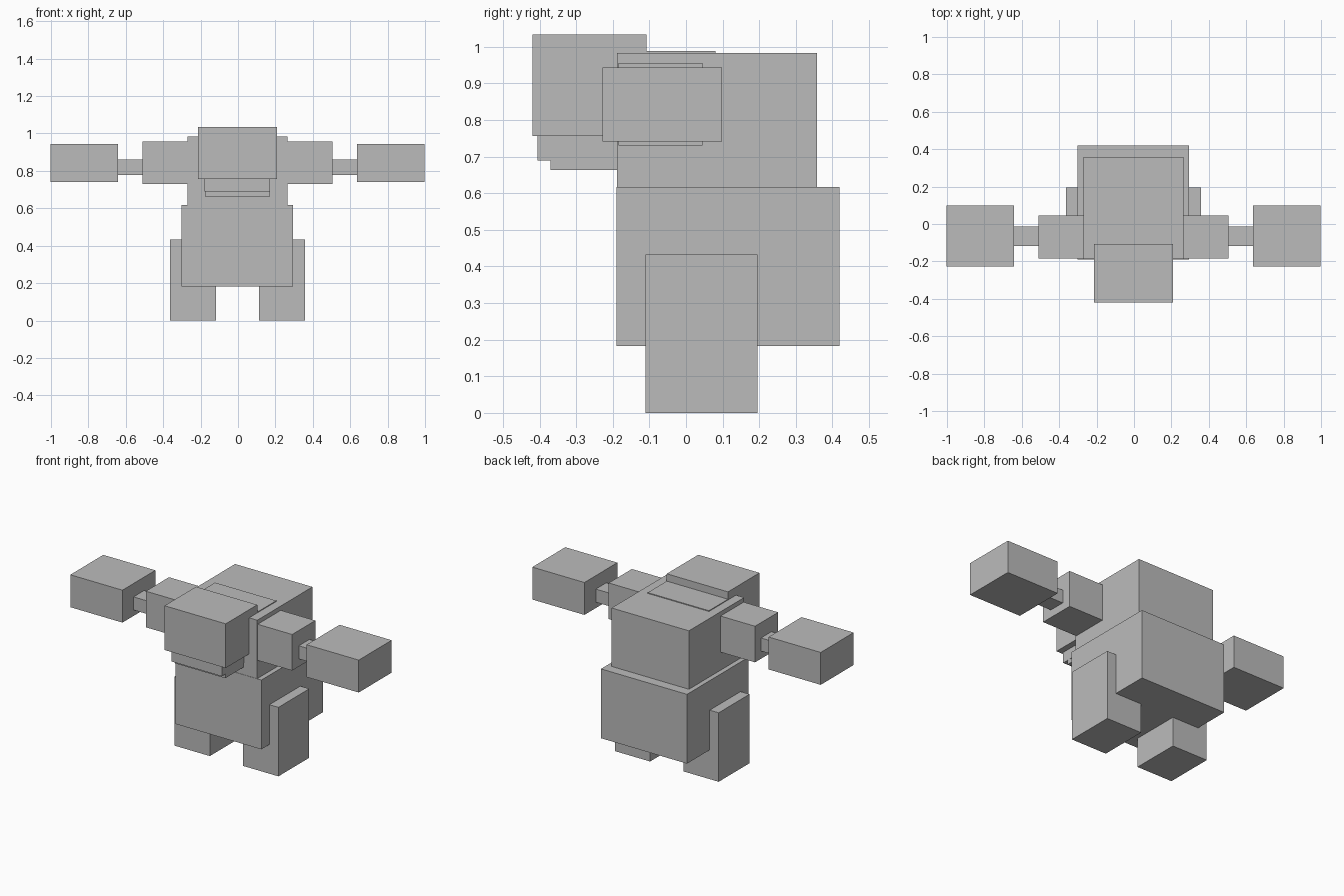
import bpy
import bmesh
from mathutils import Matrix, Vector

if "Cube" in bpy.data.objects:
    bpy.data.objects.remove(bpy.data.objects["Cube"], do_unlink=True)

# One plain grey for the whole figure
grey = bpy.data.materials.new("plain_grey")
grey.use_nodes = True
COLOUR = (0.5, 0.5, 0.5, 1)
grey.diffuse_color = COLOUR
grey.node_tree.nodes["Principled BSDF"].inputs["Base Color"].default_value = COLOUR

CENTRE_X = -0.003


def box(name, x, y, z):
    """Box spanning the given (low, high) ranges."""
    low, high = (Vector(c) for c in zip(x, y, z))
    bm = bmesh.new()
    bmesh.ops.create_cube(bm, size=1, matrix=Matrix.Diagonal((*(high - low), 1)))
    mesh = bpy.data.meshes.new(name)
    bm.to_mesh(mesh)
    bm.free()
    mesh.materials.append(grey)
    obj = bpy.data.objects.new(name, mesh)
    obj.location = (low + high) / 2
    bpy.context.collection.objects.link(obj)
    return obj


def centred(name, half_width, y, z):
    box(name, (CENTRE_X - half_width, CENTRE_X + half_width), y, z)


def pair(name, x, y, z):
    """Left box at +x and its mirror image on the right."""
    box("left_" + name, (CENTRE_X + x[0], CENTRE_X + x[1]), y, z)
    box("right_" + name, (CENTRE_X - x[1], CENTRE_X - x[0]), y, z)


# Body
centred("belly", 0.298, (-0.19, 0.42), (0.183, 0.617))
centred("chest", 0.268, (-0.188, 0.358), (0.6, 0.983))
centred("neck", 0.212, (-0.15, 0.08), (0.8, 0.988))

# Head and stepped jaw
centred("head", 0.212, (-0.42, -0.108), (0.757, 1.034))
centred("upper_jaw", 0.175, (-0.406, -0.15), (0.69, 0.78))
centred("lower_jaw", 0.174, (-0.37, -0.15), (0.664, 0.71))

# Arms
pair("upper_arm", (0.25, 0.507), (-0.184, 0.045), (0.73, 0.956))
pair("forearm", (0.49, 0.65), (-0.118, -0.014), (0.778, 0.86))
pair("hand", (0.638, 0.999), (-0.228, 0.098), (0.741, 0.944))

# Legs
pair("leg", (0.115, 0.36), (-0.11, 0.195), (0, 0.432))
